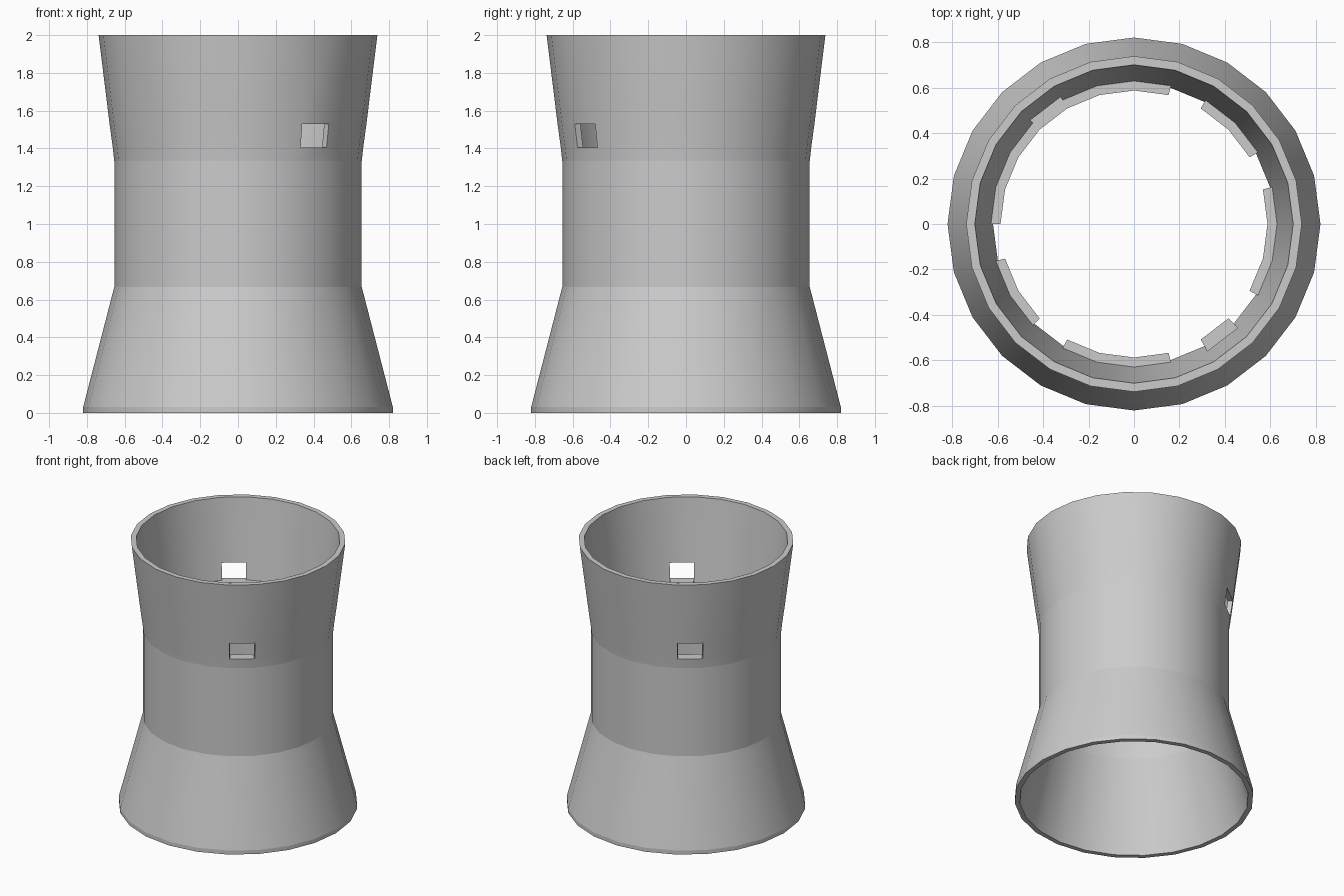
import bpy, bmesh
from math import cos, sin, radians

if "Cube" in bpy.data.objects:
    bpy.data.objects.remove(bpy.data.objects["Cube"])

SIDES = 24
STEP = 360 / SIDES
# (outer radius, inner radius, z), bottom to top
RINGS = [(0.82, 0.785, 0), (0.82, 0.778, 0.03), (0.655, 0.62, 0.667), (0.655, 0.62, 1.333),
         (0.663, 0.629, 1.405), (0.68, 0.645, 1.53), (0.738, 0.70, 2)]
WINDOW_ROW = 4
WINDOWS = (8, 20)            # sectors 120-135 and 300-315 degrees
SHARP_Z = (0.03, 0.667, 1.333)


def polar(r, i, z):
    a = radians(i * STEP)
    return (r * cos(a), r * sin(a), z)


def finish(bm, name, sharp_z=()):
    bmesh.ops.recalc_face_normals(bm, faces=bm.faces)
    for f in bm.faces:
        f.smooth = True
    for e in bm.edges:
        z0, z1 = (v.co.z for v in e.verts)
        ring = abs(z0 - z1) < 1e-4 and any(abs(z0 - s) < 1e-3 for s in sharp_z)
        e.smooth = not (ring or e.calc_face_angle(0) > radians(30))
    me = bpy.data.meshes.new(name)
    bm.to_mesh(me)
    bm.free()
    bpy.context.collection.objects.link(bpy.data.objects.new(name, me))


# Hollow tower wall with two one-sector windows
bm = bmesh.new()
out = [[bm.verts.new(polar(ro, i, z)) for i in range(SIDES)] for ro, ri, z in RINGS]
inn = [[bm.verts.new(polar(ri, i, z)) for i in range(SIDES)] for ro, ri, z in RINGS]
for i in range(SIDES):
    j = (i + 1) % SIDES
    for k in range(len(RINGS) - 1):
        if k == WINDOW_ROW and i in WINDOWS:
            for row in (k, k + 1):       # sill and lintel
                bm.faces.new((out[row][i], out[row][j], inn[row][j], inn[row][i]))
            for s in (i, j):             # jambs
                bm.faces.new((out[k][s], out[k + 1][s], inn[k + 1][s], inn[k][s]))
            continue
        for g in (out, inn):
            bm.faces.new((g[k][i], g[k][j], g[k + 1][j], g[k + 1][i]))
    for row in (0, -1):                  # bottom and top rims
        bm.faces.new((out[row][i], out[row][j], inn[row][j], inn[row][i]))
finish(bm, "tower_wall", SHARP_Z)

# Broken inner ledge level with the window sills (start sector, end sector)
SECTION = [(0.587, 1.333), (0.62, 1.333), (0.629, 1.405), (0.587, 1.405)]
for n, (a, b) in enumerate([(5, 12), (2, 4), (-2, 1), (-4, -3), (-8, -5), (-11, -9)]):
    bm = bmesh.new()
    cols = [[bm.verts.new(polar(r, i, z)) for r, z in SECTION] for i in range(a, b + 1)]
    for c, d in zip(cols, cols[1:]):
        for k in range(4):
            m = (k + 1) % 4
            bm.faces.new((c[k], c[m], d[m], d[k]))
    bm.faces.new(cols[0])
    bm.faces.new(cols[-1])
    finish(bm, f"inner_ledge_{n + 1}")
